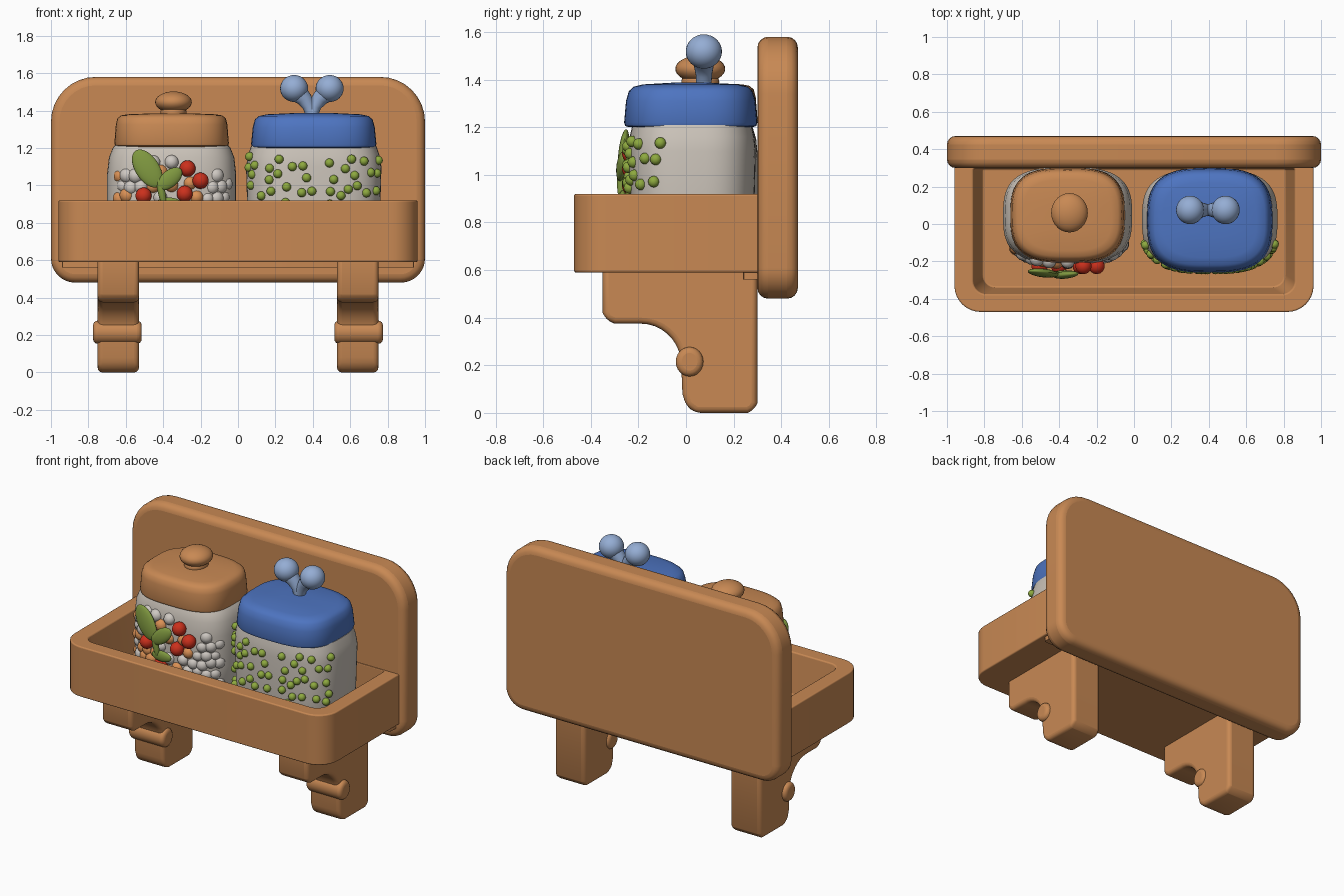
import bpy, bmesh, math, random
from mathutils import Matrix, Vector, Euler

if "Cube" in bpy.data.objects:
    bpy.data.objects.remove(bpy.data.objects["Cube"])

random.seed(4)


def material(name, rgb):
    m = bpy.data.materials.new(name)
    m.diffuse_color = (*rgb, 1)
    m.use_nodes = True
    m.node_tree.nodes["Principled BSDF"].inputs["Base Color"].default_value = m.diffuse_color
    return m


WOOD = material("warm wood", (0.58, 0.25, 0.088))
CREAM = material("cream jar", (0.60, 0.55, 0.49))
BLUE = material("blue lid", (0.075, 0.175, 0.53))
SKY = material("light blue knob", (0.30, 0.42, 0.66))
LEAF = material("leaf green", (0.21, 0.31, 0.05))
PEA = material("pea green", (0.27, 0.40, 0.05))
RED = material("bean red", (0.60, 0.03, 0.012))
ORANGE = material("bean orange", (0.70, 0.28, 0.09))
WHITE = material("bean white", (0.62, 0.58, 0.54))


def finish(name, bm, mat, bevel=0, segs=4):
    bmesh.ops.recalc_face_normals(bm, faces=bm.faces)
    me = bpy.data.meshes.new(name)
    bm.to_mesh(me)
    bm.free()
    me.materials.append(mat)
    ob = bpy.data.objects.new(name, me)
    bpy.context.collection.objects.link(ob)
    if bevel:
        b = ob.modifiers.new("round", 'BEVEL')
        b.width, b.segments, b.limit_method = bevel, segs, 'ANGLE'
        b.angle_limit = math.radians(35)
    bpy.ops.object.select_all(action='DESELECT')
    ob.select_set(True)
    bpy.context.view_layer.objects.active = ob
    bpy.ops.object.shade_smooth_by_angle(angle=math.radians(40))
    return ob


def loft(name, rings, mat, bevel=0, segs=4):
    """Skin a stack of equal-length rings and cap both ends."""
    bm = bmesh.new()
    vs = [[bm.verts.new(p) for p in r] for r in rings]
    n = len(rings[0])
    for a, b in zip(vs, vs[1:]):
        for i in range(n):
            j = (i + 1) % n
            bm.faces.new((a[i], a[j], b[j], b[i]))
    bm.faces.new(vs[0])
    bm.faces.new(vs[-1])
    return finish(name, bm, mat, bevel, segs)


def round_rect(x0, x1, y0, y1, r_low, r_high, n=8):
    """Rectangle outline with its own corner radius on the low and high side."""
    pts = []
    for sx, sy, a0 in ((1, 1, 0), (-1, 1, 90), (-1, -1, 180), (1, -1, 270)):
        r = r_high if sy > 0 else r_low
        cx = x1 - r if sx > 0 else x0 + r
        cy = y1 - r if sy > 0 else y0 + r
        for k in range(n + 1):
            a = math.radians(a0 + 90 * k / n)
            pts.append((cx + r * math.cos(a), cy + r * math.sin(a)))
    return pts


def squircle(cx, cy, hx, hy, a, e=3.0):
    c, s = math.cos(a), math.sin(a)
    return (cx + hx * math.copysign(abs(c) ** (2 / e), c),
            cy + hy * math.copysign(abs(s) ** (2 / e), s))


def jar_part(name, cx, cy, profile, mat):
    """Rounded-square lathe; profile rows are (half width, half depth, z)."""
    rings = [[(*squircle(cx, cy, hx, hy, 2 * math.pi * k / 64), z) for k in range(64)]
             for hx, hy, z in profile]
    return loft(name, rings, mat)


def blobs(name, items, mat, u=14, v=9):
    """Ellipsoids: (centre, radii, rotation)."""
    bm = bmesh.new()
    for c, r, rot in items:
        M = Matrix.Translation(c) @ Euler(rot).to_matrix().to_4x4() @ Matrix.Diagonal((*r, 1))
        bmesh.ops.create_uvsphere(bm, u_segments=u, v_segments=v, radius=1, matrix=M)
    return finish(name, bm, mat)


# Back panel
outline = round_rect(-1, 1, 0.48, 1.58, 0.13, 0.24)
loft("back_panel", [[(x, y, z) for x, z in outline] for y in (0.30, 0.47)], WOOD, 0.045)
ledge = round_rect(-0.94, 0.94, 0.24, 0.32, 0.01, 0.01, 2)
loft("panel_ledge", [[(x, y, z) for x, y in ledge] for z in (0.56, 0.62)], WOOD)

# Open tray with tapering inside
tray = [(0.96, -0.47, 0.14, 0.59), (0.96, -0.47, 0.14, 0.92),
        (0.86, -0.375, 0.07, 0.92), (0.81, -0.34, 0.07, 0.66)]
loft("tray", [[(x, y, z) for x, y in round_rect(-hx, hx, y0, 0.31 + 0.001 * i, r, 0.01)]
              if i < 2 else
              [(x, y, z) for x, y in round_rect(-hx, hx, y0, 0.295, r, 0.01)]
              for i, (hx, y0, r, z) in enumerate(tray)], WOOD, 0.035)

# Brackets with a cross peg
arc = [(-0.19 + 0.17 * math.sin(math.radians(a)), 0.20 + 0.175 * math.cos(math.radians(a)))
       for a in range(0, 91, 10)]
side = ([(0.30, 0.62), (-0.35, 0.62), (-0.35, 0.42), (-0.335, 0.39), (-0.30, 0.375)] + arc +
        [(-0.015, 0.08), (0.0, 0.03), (0.04, 0.0), (0.26, 0.0), (0.285, 0.012), (0.30, 0.04)])
for s, word in ((-1, "left"), (1, "right")):
    loft(word + "_bracket", [[(s * x, y, z) for y, z in side] for x in (0.53, 0.75)], WOOD, 0.03)
    peg = [(math.cos(k * math.pi / 12), math.sin(k * math.pi / 12)) for k in range(24)]
    loft(word + "_peg", [[(s * x, 0.015 + 0.058 * c, 0.215 + 0.062 * d) for c, d in peg]
                         for x in (0.515, 0.775)], WOOD, 0.025)

# Jars: left one with wooden lid, right one with blue lid
LX, LY, RX, RY = -0.355, 0.045, 0.405, 0.025
jar_part("left_jar", LX, LY, [(0.31, 0.23, 0.65), (0.335, 0.25, 0.69), (0.345, 0.258, 0.85),
         (0.345, 0.258, 1.06), (0.335, 0.25, 1.15), (0.315, 0.235, 1.2), (0.29, 0.22, 1.23)], CREAM)
jar_part("left_lid", LX, 0.047, [(0.285, 0.235, 1.205), (0.302, 0.25, 1.212), (0.306, 0.254, 1.225),
         (0.298, 0.246, 1.325), (0.29, 0.238, 1.358), (0.27, 0.22, 1.374),
         (0.235, 0.19, 1.38), (0.1, 0.08, 1.385)], WOOD)
jar_part("right_jar", RX, RY, [(0.32, 0.235, 0.65), (0.345, 0.255, 0.69), (0.355, 0.262, 0.85),
         (0.362, 0.268, 1.1), (0.352, 0.262, 1.16), (0.335, 0.25, 1.21)], CREAM)
jar_part("right_lid", RX, 0.02, [(0.31, 0.26, 1.2), (0.33, 0.275, 1.205), (0.335, 0.28, 1.22),
         (0.326, 0.272, 1.31), (0.315, 0.26, 1.352), (0.295, 0.24, 1.37),
         (0.25, 0.2, 1.38), (0.1, 0.08, 1.387)], BLUE)

# Lid knobs
blobs("left_knob", [((-0.345, 0.06, 1.445), (0.098, 0.105, 0.057), (0, 0, 0)),
                    ((-0.345, 0.06, 1.39), (0.07, 0.08, 0.05), (0, 0, 0))], WOOD, 28, 16)
for s, word in ((-1, "left"), (1, "right")):
    blobs(word + "_sprout_tip", [((0.395 + s * 0.095, 0.075, 1.518), (0.075, 0.076, 0.072), (0, 0, 0))],
          SKY, 28, 16)
    path = [(0.0, 1.37, 0.032), (0.015, 1.42, 0.034), (0.04, 1.46, 0.042), (0.09, 1.51, 0.06)]
    rings = []
    for i, (dx, z, r) in enumerate(path):
        t = math.radians(17 * i)
        rings.append([(0.395 + s * (dx + r * math.cos(a) * math.cos(t)), 0.075 + r * math.sin(a),
                       z - r * math.cos(a) * math.sin(t))
                      for a in (k * math.pi / 10 for k in range(20))])
    loft(word + "_sprout_stem", rings, SKY)

# Beans mounded on the left jar's front
beans = {"red": [], "orange": [], "white": []}
reds = ((-0.27, 1.09), (-0.505, 0.945), (-0.285, 0.955), (-0.2, 1.025), (-0.4, 0.83))
for row in range(7):
    z = 0.76 + row * 0.06
    for k in range(11):
        a = math.radians(212 + 11.6 * (k + 0.5 * (row % 2)))
        x, y = squircle(LX, LY, 0.325, 0.245, a, 2.7)
        z2 = z + random.uniform(-0.012, 0.012)
        edge = abs(x - LX) / 0.3
        if z2 > 1.16 - 0.12 * edge ** 2 or x < -0.63 or x > -0.06:
            continue
        if any(math.hypot(x - p, z2 - q) < 0.045 for p, q in reds):
            continue
        kind = "white" if x > -0.2 or row == 6 or random.random() < 0.25 else "orange"
        r = random.uniform(0.036, 0.043)
        beans[kind].append(((x, y, z2), (r, r, r), (0, 0, 0)))
for x, z in reds:
    beans["red"].append(((x, -0.225, z), (0.044, 0.044, 0.044), (0, 0, 0)))
for kind, mat in (("red", RED), ("orange", ORANGE), ("white", WHITE)):
    blobs(kind + "_beans", beans[kind], mat)

# Leaves over the beans
blobs("bean_leaves", [((-0.485, -0.262, 1.09), (0.064, 0.022, 0.115), (-0.1, math.radians(-33), 0)),
                      ((-0.365, -0.272, 1.035), (0.045, 0.02, 0.08), (-0.1, math.radians(50), 0)),
                      ((-0.41, -0.272, 0.97), (0.02, 0.018, 0.085), (0, math.radians(-12), 0)),
                      ((-0.37, -0.265, 0.9), (0.07, 0.018, 0.035), (0, 0, 0))], LEAF, 24, 14)

# Peas scattered on the right jar's front
peas, spots = [], []
while len(peas) < 62:
    a = math.radians(random.uniform(188, 352))
    z = random.uniform(0.74, 1.16)
    x, y = squircle(RX, RY, 0.362, 0.27, a, 2.9)
    p = Vector((x, y, z))
    if y < -0.1 and all((p - q).length > 0.05 for q in spots):
        spots.append(p)
        peas.append((p, (0.024, 0.024, 0.024), (0, 0, 0)))
blobs("peas", peas, PEA, 12, 8)
